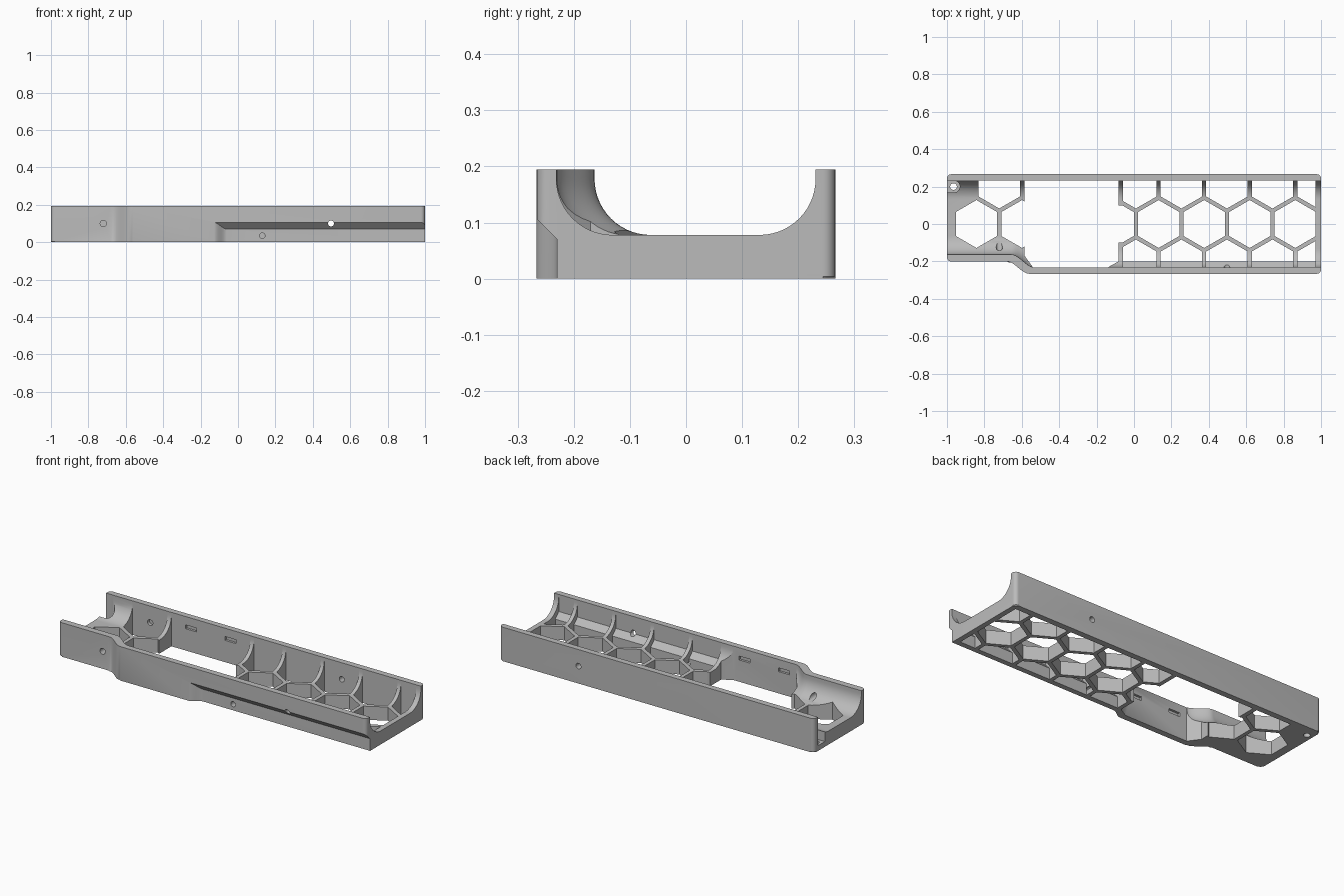
import bpy, bmesh, math
from mathutils import Vector

cube = bpy.data.objects.get("Cube")
if cube:
    bpy.data.objects.remove(cube)

# Main dimensions
HALF, HEIGHT, FLOOR = 0.266, 0.195, 0.078
INNER, FILLET = 0.231, 0.1
PITCH, RIB = 0.2435, 0.022
ROW = PITCH * math.sqrt(3) / 2
FIRST = 0.01

grey = bpy.data.materials.new("plain grey")
grey.use_nodes = True
COLOUR = (0.5, 0.5, 0.5, 1)
grey.diffuse_color = COLOUR
grey.node_tree.nodes["Principled BSDF"].inputs["Base Color"].default_value = COLOUR


def ease(x, x0, x1, a, b):
    t = min(1, max(0, (x - x0) / (x1 - x0)))
    return a + (b - a) * t * t * (3 - 2 * t)


def loft(bm, sections):
    """Closed solid through matching rings of points."""
    rings = [[bm.verts.new(p) for p in s] for s in sections]
    n = len(rings[0])
    for a, b in zip(rings, rings[1:]):
        for i in range(n):
            j = (i + 1) % n
            bm.faces.new((a[i], a[j], b[j], b[i]))
    bm.faces.new(rings[0])
    bm.faces.new(rings[-1])


def prism(bm, outline, z0, z1):
    loft(bm, [[(x, y, z) for x, y in outline] for z in (z0, z1)])


def ngon(x, y, r, n, turn=0.0):
    return [(x + r * math.cos(turn + math.tau * i / n),
             y + r * math.sin(turn + math.tau * i / n)) for i in range(n)]


def rect(x0, x1, y0, y1):
    return [(x0, y0), (x1, y0), (x1, y1), (x0, y1)]


def make(name, bm):
    bmesh.ops.recalc_face_normals(bm, faces=bm.faces)
    mesh = bpy.data.meshes.new(name)
    bm.to_mesh(mesh)
    bm.free()
    mesh.materials.append(grey)
    obj = bpy.data.objects.new(name, mesh)
    bpy.context.collection.objects.link(obj)
    return obj


def combine(target, cutter, operation="DIFFERENCE"):
    mod = target.modifiers.new("cut", "BOOLEAN")
    mod.operation, mod.object, mod.solver = operation, cutter, "EXACT"
    bpy.context.view_layer.objects.active = target
    bpy.ops.object.modifier_apply(modifier=mod.name)
    cutter.hide_render = True
    bpy.data.objects.remove(cutter)


def arc(cx, cy, r, start, end, n=6):
    return [(cx + r * math.cos(math.radians(start + (end - start) * i / n)),
             cy + r * math.sin(math.radians(start + (end - start) * i / n)))
            for i in range(n + 1)]


# Tray body: plan outline with rounded corners and a stepped front
R = 0.022
step = [-0.68 + 0.12 * i / 12 for i in range(13)]
plan = arc(-1 + R, -0.2 + R, R, 180, 270)
plan += [(x, ease(x, step[0], step[-1], -0.2, -HALF)) for x in step]
plan += arc(1 - R, -HALF + R, R, 270, 360)
plan += arc(1 - R, HALF - R, R, 0, 90)
plan += arc(-1 + R, HALF - R, R, 90, 180)
bm = bmesh.new()
prism(bm, plan, 0, HEIGHT)
rim = [e for e in bm.edges if all(v.co.z < 0.001 for v in e.verts)]
bmesh.ops.bevel(bm, geom=rim, offset=0.004, segments=1, affect="EDGES")
tray = make("tray_body", bm)

# Rounded channel following the stepped front wall
bm = bmesh.new()
sections = []
for x in [-1.1] + [-0.655 + 0.12 * i / 12 for i in range(13)] + [1.1]:
    front = ease(x, -0.655, -0.535, -0.163, -INNER)
    ring = [(front, 0.3)]
    ring += arc(front + FILLET, FLOOR + FILLET, FILLET, 180, 270, 14)
    ring += arc(INNER - FILLET, FLOOR + FILLET, FILLET, 270, 360, 14)
    ring += [(INNER, 0.3)]
    sections.append([(x, y, z) for y, z in ring])
loft(bm, sections)
combine(tray, make("channel_cutter", bm))

# Undercut along the lower front wall
bm = bmesh.new()
sections = []
for x in [-0.13 + 0.07 * i / 8 for i in range(9)] + [1.1]:
    y = ease(x, -0.13, -0.06, -0.2665, -0.23)
    ring = [(-0.3, -0.1), (y, -0.1), (y, -0.16 - y), (-0.3, 0.14)]
    sections.append([(x, a, b) for a, b in ring])
loft(bm, sections)
combine(tray, make("undercut_cutter", bm))

# Honeycomb cells, trimmed to the inside of the walls
bm = bmesh.new()
cell = (PITCH - RIB) / math.sqrt(3)


def add_cell(x, y):
    prism(bm, ngon(x, y, cell, 6, math.pi / 6), -0.05, 0.35)


for k in (-4, -3, -1, 0, 1, 2, 3):
    add_cell(FIRST + (k + 0.5) * PITCH, 0)
for k in (-3, 0, 1, 2, 3, 4):
    add_cell(FIRST + k * PITCH, ROW)
    if k >= 0:
        add_cell(FIRST + k * PITCH, -ROW)
cells = make("honeycomb_cutter", bm)
bm = bmesh.new()
wall = 0.2315
ring = [(-0.2, -0.1), (-0.2, 0.065), (-wall, 0.097), (-wall, 0.4), (wall, 0.4), (wall, -0.1)]
loft(bm, [[(x, y, z) for y, z in ring] for x in (-0.98, 0.97)])
combine(cells, make("honeycomb_limits", bm), "INTERSECT")
# Keep the rib that closes the large opening
bm = bmesh.new()
prism(bm, rect(-0.2, -0.06, 0.1, 0.3), -0.2, 0.5)
prism(bm, rect(-0.2, -0.06, -0.3, -0.1), -0.2, 0.5)
combine(cells, make("rib_keeper", bm))
combine(tray, cells)

# Large central opening
bm = bmesh.new()
opening = [(-0.585, 0.232), (-0.585, -0.17), (-0.54, -0.232), (-0.14, -0.232),
           (-0.083, -0.2), (-0.083, 0.232)]
prism(bm, opening, -0.06, 0.37)
combine(tray, make("opening_cutter", bm))

# Corner seat with its vertical screw hole
bm = bmesh.new()
seat = [(-1.1, 0.168), (-0.963, 0.168)] + arc(-0.963, 0.2, 0.032, -90, 90, 12)[1:] + [(-1.1, 0.232)]
prism(bm, seat, 0.03, 0.4)
combine(tray, make("corner_seat_cutter", bm))
bm = bmesh.new()
prism(bm, ngon(-0.965, 0.2, 0.018, 20), -0.1, 0.1)
combine(tray, make("corner_hole_cutter", bm))

# Cross holes through the walls, and blind slots inside them
bm = bmesh.new()
for x, z, r, y0, y1 in ((-0.72, 0.1, 0.017, -0.4, 0.25),
                        (0.497, 0.1, 0.016, -0.4, 0.4),
                        (0.13, 0.035, 0.015, -0.4, -0.15)):
    loft(bm, [[(a, y, b) for a, b in ngon(x, z, r, 20)] for y in (y0, y1)])
for x in (-0.46, -0.21):
    for side in (-1, 1):
        loft(bm, [[(a, side * y, b) for a, b in rect(x - 0.035, x + 0.035, 0.125, 0.147)]
                  for y in (0.2, 0.245)])
combine(tray, make("hole_cutter", bm))

# Shading
bpy.ops.object.select_all(action="DESELECT")
tray.select_set(True)
bpy.context.view_layer.objects.active = tray
bpy.ops.object.shade_smooth_by_angle(angle=math.radians(30))
